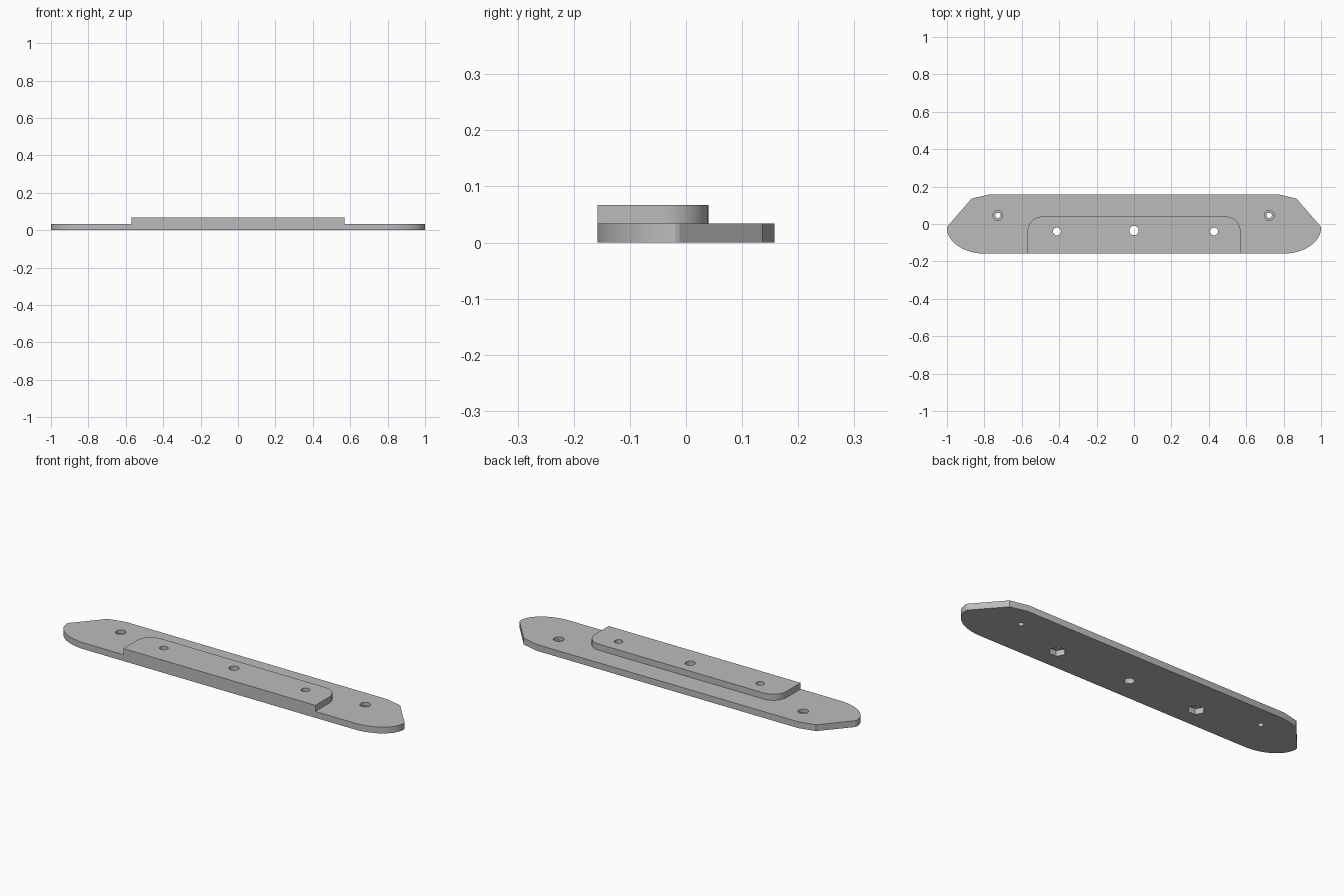
import bpy, bmesh, math

cube = bpy.data.objects.get("Cube")
if cube:
    bpy.data.objects.remove(cube, do_unlink=True)

grey = bpy.data.materials.new("plain_grey")
grey.use_nodes = True
colour = (0.5, 0.5, 0.5, 1)
grey.diffuse_color = colour
grey.node_tree.nodes["Principled BSDF"].inputs["Base Color"].default_value = colour

HALF_DEPTH = 0.158
PLATE_TOP = 0.034
PAD_TOP = 0.067


def arc(cx, cy, rx, ry, start, end, steps):
    """Points along an elliptical arc, angles in degrees."""
    angles = [math.radians(start + (end - start) * i / steps) for i in range(steps + 1)]
    return [(cx + rx * math.cos(a), cy + ry * math.sin(a)) for a in angles]


def mirrored(right):
    """Close a right-hand outline with its mirror image."""
    return right + [(-x, y) for x, y in reversed(right)]


def prism(name, outline, z0, z1):
    """Extrude a flat outline between two heights."""
    bm = bmesh.new()
    face = bm.faces.new([bm.verts.new((x, y, z0)) for x, y in outline])
    top = bmesh.ops.extrude_face_region(bm, geom=[face])["geom"]
    verts = [v for v in top if isinstance(v, bmesh.types.BMVert)]
    bmesh.ops.translate(bm, verts=verts, vec=(0, 0, z1 - z0))
    bmesh.ops.recalc_face_normals(bm, faces=bm.faces)
    mesh = bpy.data.meshes.new(name)
    bm.to_mesh(mesh)
    bm.free()
    mesh.materials.append(grey)
    obj = bpy.data.objects.new(name, mesh)
    bpy.context.collection.objects.link(obj)
    return obj


def combine(target, tool, operation):
    """Apply a boolean and discard the tool."""
    tool.hide_render = True
    mod = target.modifiers.new(tool.name, "BOOLEAN")
    mod.operation = operation
    mod.solver = "EXACT"
    mod.object = tool
    bpy.ops.object.select_all(action="DESELECT")
    bpy.context.view_layer.objects.active = target
    target.select_set(True)
    bpy.ops.object.modifier_apply(modifier=mod.name)
    bpy.data.objects.remove(tool, do_unlink=True)


def drill(x, y, radius, z0, z1, sides=32):
    outline = arc(x, y, radius, radius, 0, 360, sides)[:-1]
    combine(plate, prism("hole_cutter", outline, z0, z1), "DIFFERENCE")


# Base plate: rounded front corners, chamfered back corners
plate_side = arc(0.8, -0.02, 0.2, HALF_DEPTH - 0.02, -90, 0, 20)
plate_side += [(0.997, -0.012), (0.868, 0.136), (0.775, HALF_DEPTH)]
plate = prism("mounting_plate", mirrored(plate_side), 0, PLATE_TOP)

# Raised pad flush with the front edge
pad_side = [(0.57, -HALF_DEPTH)] + arc(0.49, -0.04, 0.08, 0.08, 0, 90, 10)
combine(plate, prism("raised_pad", mirrored(pad_side), 0.01, PAD_TOP), "UNION")

# Centre hole, and bolt holes with hexagonal nut pockets underneath
drill(0, -0.035, 0.025, -0.1, 0.1)
for x in (-0.412, 0.428):
    drill(x, -0.04, 0.021, -0.1, 0.1)
    drill(x, -0.04, 0.042, -0.1, 0.03, sides=6)

# Counterbored screw holes near the ends
for x in (-0.728, 0.723):
    drill(x, 0.046, 0.014, -0.1, 0.1)
    drill(x, 0.046, 0.026, 0.016, 0.1)

bpy.ops.object.shade_smooth_by_angle(angle=math.radians(20))
